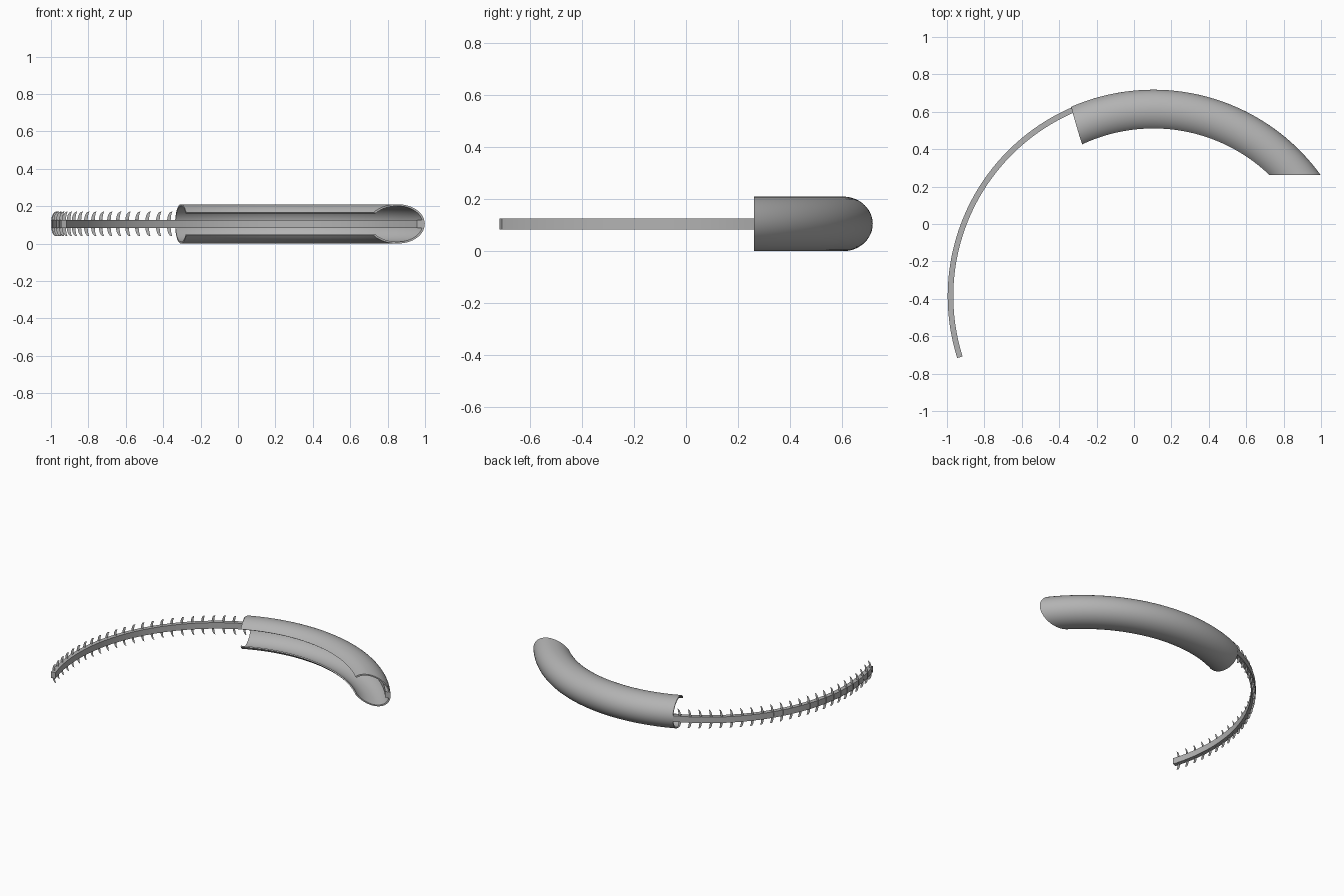
import bpy, bmesh
from math import sin, cos, asin, radians, pi

cube = bpy.data.objects.get("Cube")
if cube:
    bpy.data.objects.remove(cube, do_unlink=True)

# Common arc that every part follows
CX, CY, CZ = 0.104, -0.386, 0.105
R = 1.104
CUT_Y = 0.261          # flat plane trimming the right-hand end
TAIL = radians(197.5)  # far end of the thin strip

grey = bpy.data.materials.new("plain grey")
grey.use_nodes = True
grey.diffuse_color = (0.45, 0.45, 0.45, 1)
grey.node_tree.nodes["Principled BSDF"].inputs["Base Color"].default_value = (0.45, 0.45, 0.45, 1)


def finish(name, bm, smooth=True):
    mesh = bpy.data.meshes.new(name)
    bm.to_mesh(mesh)
    bm.free()
    mesh.materials.append(grey)
    obj = bpy.data.objects.new(name, mesh)
    bpy.context.collection.objects.link(obj)
    if smooth:
        bpy.ops.object.select_all(action='DESELECT')
        obj.select_set(True)
        bpy.context.view_layer.objects.active = obj
        bpy.ops.object.shade_smooth_by_angle(angle=radians(35))
    return obj


def cut_angle(r):
    return asin((CUT_Y - CY) / r)


def sweep(name, profile, start, end, steps):
    """Sweep a closed (radius, height) profile; end angles depend on radius."""
    bm = bmesh.new()
    rings = []
    for i in range(steps + 1):
        ring = []
        for r, z in profile:
            a = start(r) + (end(r) - start(r)) * i / steps
            ring.append(bm.verts.new((CX + r * cos(a), CY + r * sin(a), CZ + z)))
        rings.append(ring)
    n = len(profile)
    for p, q in zip(rings, rings[1:]):
        for j in range(n):
            k = (j + 1) % n
            bm.faces.new((p[j], p[k], q[k], q[j]))
    bm.faces.new(rings[0])
    bm.faces.new(rings[-1])
    bmesh.ops.recalc_face_normals(bm, faces=bm.faces)
    return finish(name, bm)


# Hollow sleeve: C-shaped section, open towards the centre of the arc
A, B, WALL = 0.1145, 0.105, 0.009
LIP = radians(144)
angles = [-LIP + 2 * LIP * i / 40 for i in range(41)]
outer = [(R - A + A * cos(t), B * sin(t)) for t in angles]
inner = [(R - A + (A - WALL) * cos(t), (B - WALL) * sin(t)) for t in reversed(angles)]
sweep("sleeve", outer + inner, cut_angle,
      lambda r: radians(113.5 + (R - r) * 8), 64)

# Thin strip running along the whole arc
strip = [(R - 0.034, -0.021), (R - 0.004, -0.021), (R - 0.004, 0.021), (R - 0.034, 0.021)]
sweep("strip", strip, cut_angle, lambda r: TAIL, 120)

# Row of flat crescent fins, all facing the front
FINS, HALF_W, HALF_H = 24, 0.016, 0.066
bm = bmesh.new()
for i in range(FINS):
    a = TAIL - radians(1.5 + 3.5 * i)
    x, y = CX + (R - HALF_W) * cos(a), CY + (R - HALF_W) * sin(a)
    pairs = []
    for j in range(17):
        t = -pi / 2 + pi * j / 16
        z = CZ + HALF_H * sin(t)
        back = bm.verts.new((x + HALF_W - 2 * HALF_W * cos(t) ** 0.7 if abs(t) < 1.57 else x + HALF_W, y, z))
        front = bm.verts.new((x + HALF_W - 0.012 * max(cos(t), 0), y, z))
        pairs.append((back, front))
    for (b0, f0), (b1, f1) in zip(pairs, pairs[1:]):
        bm.faces.new((b0, f0, f1, b1))
bmesh.ops.remove_doubles(bm, verts=bm.verts, dist=0.00001)
finish("fins", bm, smooth=False)
